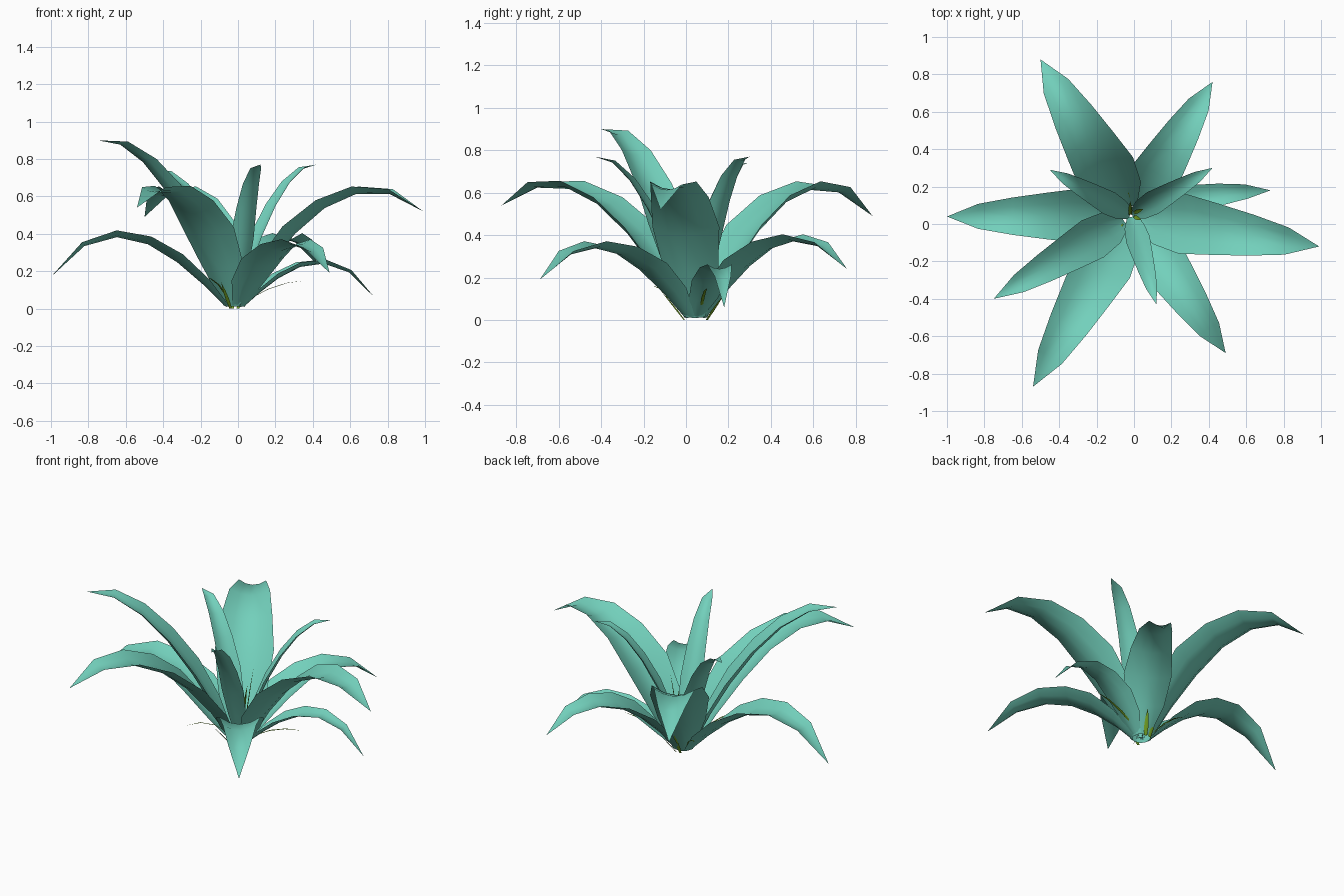
import bpy
import bmesh
from mathutils import Vector

cube = bpy.data.objects.get("Cube")
if cube:
    bpy.data.objects.remove(cube, do_unlink=True)


def make_material(name, color):
    mat = bpy.data.materials.new(name)
    mat.use_nodes = True
    mat.diffuse_color = color
    mat.node_tree.nodes["Principled BSDF"].inputs["Base Color"].default_value = color
    return mat


TEAL = make_material("teal_leaf", (0.17, 0.63, 0.50, 1))
GREEN = make_material("grass_green", (0.19, 0.40, 0.02, 1))

CENTRE = Vector((-0.015, 0.045, 0))
UP = Vector((0, 0, 1))
# Relative width along the leaf, from base to just before the tip
LEAF_TAPER = [0.33, 0.82, 1.0, 0.86, 0.69, 0.46]
BLADE_TAPER = [0.7, 1.0, 0.7]


def bezier(points, t):
    a, b, c, d = points
    s = 1 - t
    pos = a * s**3 + b * 3 * s * s * t + c * 3 * s * t * t + d * t**3
    tangent = (b - a) * s * s + (c - b) * 2 * s * t + (d - c) * t * t
    return pos, tangent.normalized()


def sweep(name, path, side, width, taper, cup, columns, mat):
    """Trough-shaped strip along a path, closing in a point."""
    bm = bmesh.new()
    rows = []
    for i, scale in enumerate(taper):
        pos, tangent = bezier(path, i / len(taper))
        normal = side.cross(tangent)
        row = []
        for j in range(columns + 1):
            u = 2 * j / columns - 1
            offset = side * u * 0.5 + normal * cup * (u * u - 0.3)
            row.append(bm.verts.new(pos + offset * width * scale))
        rows.append(row)
    for low, high in zip(rows, rows[1:]):
        for j in range(columns):
            bm.faces.new((low[j], low[j + 1], high[j + 1], high[j]))
    point = bm.verts.new(path[-1])
    for j in range(columns):
        bm.faces.new((rows[-1][j], rows[-1][j + 1], point))
    # Keep every vertex on or above the ground
    for vert in bm.verts:
        vert.co.z = max(vert.co.z, 0)
    bm.normal_update()
    if sum(f.normal.z for f in bm.faces) < 0:
        bmesh.ops.reverse_faces(bm, faces=bm.faces[:])
    for face in bm.faces:
        face.smooth = True
    mesh = bpy.data.meshes.new(name)
    bm.to_mesh(mesh)
    bm.free()
    mesh.materials.append(mat)
    bpy.context.collection.objects.link(bpy.data.objects.new(name, mesh))


def make_leaf(name, tip, rise, crest, width, root=0.045, bow=0):
    """Arching leaf fanning out from the centre."""
    tip = Vector(tip)
    flat = Vector((tip.x, tip.y, 0)) - CENTRE
    side = flat.normalized().cross(UP)
    path = [CENTRE + flat.normalized() * root + UP * 0.012,
            CENTRE + flat * 0.25 + UP * rise + side * bow,
            CENTRE + flat * 0.65 + UP * crest + side * bow, tip]
    sweep(name, path, side, width, LEAF_TAPER, 0.18, 4, TEAL)


def make_blade(name, start, tip, width, arch):
    """Thin grass blade between two points, lifted a little in the middle."""
    start, tip = Vector(start), Vector(tip)
    span = tip - start
    side = span.cross(UP).normalized()
    path = [start, start + span * 0.33 + UP * arch,
            start + span * 0.67 + UP * arch, tip]
    sweep(name, path, side, width, BLADE_TAPER, 0.15, 2, GREEN)


# Outer leaves: tip position, rise near the base, height of the arch, width
LEAVES = {
    "back_right_leaf": ((-0.50, 0.88, 0.49), 0.48, 0.84, 0.33),
    "back_left_leaf": ((0.42, 0.76, 0.24), 0.27, 0.56, 0.27),
    "left_leaf": ((0.99, -0.12, 0.52), 0.46, 0.83, 0.32),
    "front_left_leaf": ((0.49, -0.69, 0.19), 0.25, 0.53, 0.27),
    "front_right_leaf": ((-0.54, -0.87, 0.54), 0.45, 0.83, 0.32),
    "tall_right_leaf": ((-0.75, -0.40, 0.90), 0.43, 0.95, 0.23),
    "right_leaf": ((-1.0, 0.04, 0.17), 0.24, 0.65, 0.29),
}
for leaf_name, spec in LEAVES.items():
    make_leaf(leaf_name, *spec)
make_leaf("low_left_leaf", (0.73, 0.18, 0.06), 0.15, 0.44, 0.17, bow=-0.04)

# Narrow upright leaves growing from the heart
INNER = {
    "inner_front_leaf": ((0.12, -0.43, 0.77), 0.36, 0.79, 0.13),
    "inner_back_left_leaf": ((0.42, 0.30, 0.77), 0.42, 0.79, 0.13),
    "inner_back_right_leaf": ((-0.45, 0.29, 0.74), 0.42, 0.78, 0.13),
}
for leaf_name, spec in INNER.items():
    make_leaf(leaf_name, *spec, root=0.005)

# Grass blades: start, tip, width, arch
BLADES = {
    "front_foot_blade": ((-0.04, -0.01, 0), (-0.09, -0.12, 0.14), 0.022, 0),
    "back_foot_blade": ((0.0, 0.10, 0), (0.05, 0.18, 0.12), 0.025, 0),
    "back_right_foot_blade": ((-0.03, 0.10, 0), (-0.03, 0.17, 0.15), 0.025, 0),
    "front_trailing_blade": ((-0.06, 0.0, 0.06), (-0.19, -0.23, 0.16), 0.012, 0.05),
    "left_trailing_blade": ((0.06, 0.07, 0.05), (0.36, 0.10, 0.15), 0.016, 0.03),
    "back_trailing_blade": ((-0.07, 0.09, 0.05), (-0.20, 0.20, 0.15), 0.016, 0.03),
    "tall_heart_blade": ((0.0, 0.06, 0.05), (0.05, 0.08, 0.46), 0.022, 0.02),
    "right_heart_blade": ((-0.02, 0.05, 0.05), (-0.02, 0.12, 0.32), 0.022, 0),
    "front_heart_blade": ((0.0, 0.04, 0.05), (0.04, 0.02, 0.34), 0.022, 0),
}
for blade_name, spec in BLADES.items():
    make_blade(blade_name, *spec)
